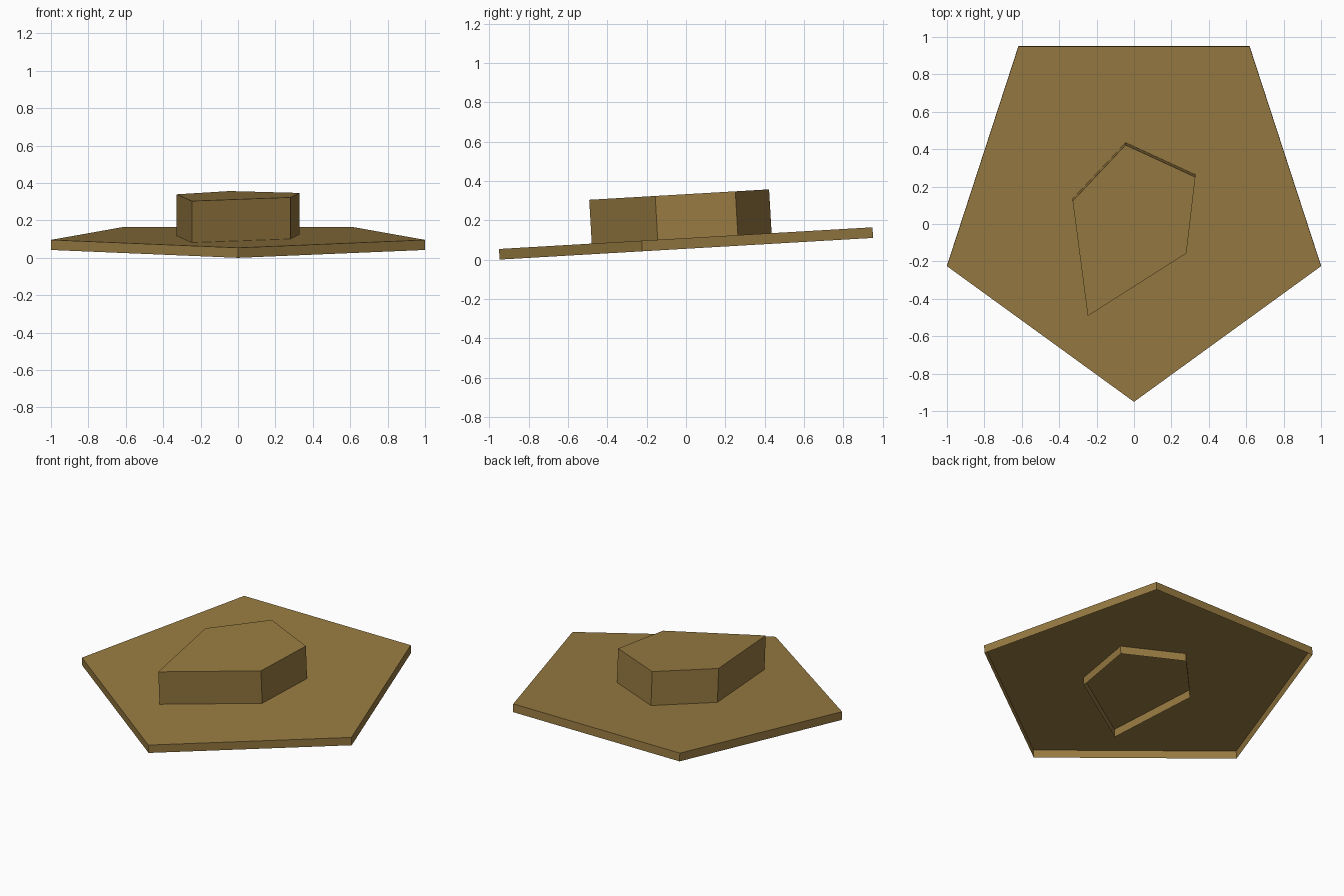
import bpy, bmesh
from math import sin, cos, pi, atan
from mathutils import Matrix

cube = bpy.data.objects.get("Cube")
if cube:
    bpy.data.objects.remove(cube, do_unlink=True)

# Single earthy colour
ochre = bpy.data.materials.new("ochre_brown")
ochre.use_nodes = True
colour = (0.31, 0.195, 0.053, 1)
ochre.diffuse_color = colour
ochre.node_tree.nodes["Principled BSDF"].inputs["Base Color"].default_value = colour

# Everything shares one gentle tilt, lower at the front
TILT = Matrix.Translation((0, 0.102, 0.061)) @ Matrix.Rotation(atan(0.058), 4, 'X')


def open_prism(name, outline, height):
    """Extrude an outline upward into a cap with walls and an open underside."""
    bm = bmesh.new()
    base = bm.faces.new([bm.verts.new((x, y, 0)) for x, y in outline])
    cap = bmesh.ops.extrude_face_region(bm, geom=[base])["geom"]
    bmesh.ops.translate(bm, vec=(0, 0, height),
                        verts=[v for v in cap if isinstance(v, bmesh.types.BMVert)])
    # Drop any face left at the bottom, then turn the shell outward
    floor = [f for f in bm.faces if all(abs(v.co.z) < 1e-5 for v in f.verts)]
    if floor:
        bmesh.ops.delete(bm, geom=floor, context='FACES_ONLY')
    bmesh.ops.recalc_face_normals(bm, faces=bm.faces)
    top = max(bm.faces, key=lambda f: f.calc_center_median().z)
    if top.normal.z < 0:
        bmesh.ops.reverse_faces(bm, faces=bm.faces)
    bm.transform(TILT)
    mesh = bpy.data.meshes.new(name)
    bm.to_mesh(mesh)
    bm.free()
    mesh.materials.append(ochre)
    obj = bpy.data.objects.new(name, mesh)
    bpy.context.scene.collection.objects.link(obj)
    return obj


# Wide regular pentagon slab with one corner to the front
radius = 1 / sin(2 * pi / 5)
slab = [(radius * sin(a), -radius * cos(a)) for a in (2 * pi * i / 5 for i in range(5))]
open_prism("base_slab", slab, 0.054)

# Irregular five-sided block rising through the slab
block = [(-0.247, -0.579), (0.28, -0.243), (0.328, 0.165), (-0.045, 0.337), (-0.328, 0.037)]
open_prism("raised_block", block, 0.277)
